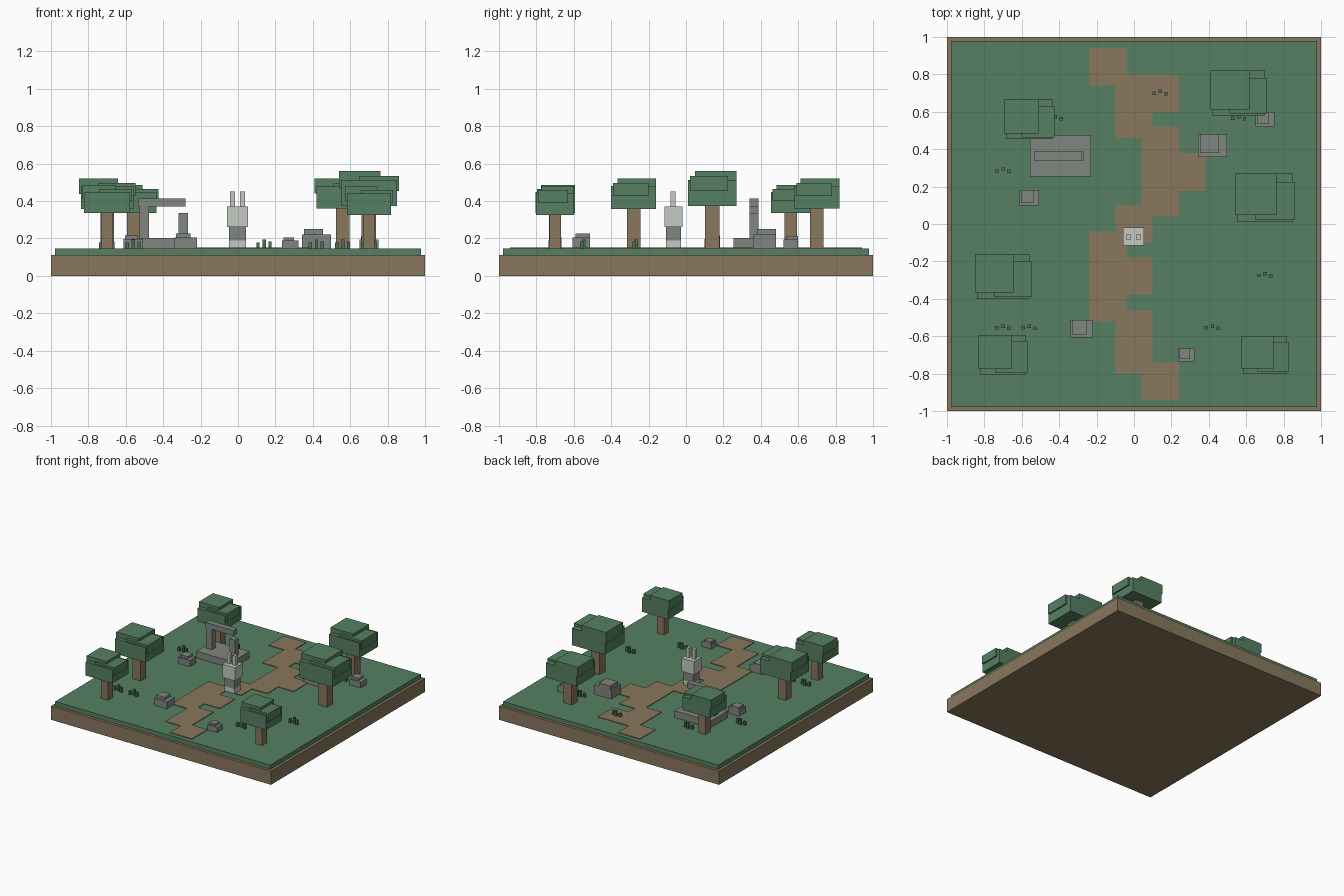
import bpy, bmesh

if "Cube" in bpy.data.objects:
    bpy.data.objects.remove(bpy.data.objects["Cube"])


def material(name, r, g, b):
    m = bpy.data.materials.new(name)
    m.diffuse_color = (r, g, b, 1)
    m.use_nodes = True
    m.node_tree.nodes["Principled BSDF"].inputs["Base Color"].default_value = m.diffuse_color
    return m


SOIL = material("soil_brown", 0.25, 0.185, 0.107)
GREEN = material("leaf_green", 0.093, 0.216, 0.122)
TUFT = material("dark_green", 0.07, 0.165, 0.095)
STONE = material("stone_grey", 0.22, 0.24, 0.21)
PALE = material("pale_grey", 0.55, 0.59, 0.54)

GROUND = 0.147  # top of the grass


def boxes(name, mat, *specs):
    """One object made of boxes, each (x0, x1, y0, y1, z0, z1)."""
    bm = bmesh.new()
    for x0, x1, y0, y1, z0, z1 in specs:
        verts = bmesh.ops.create_cube(bm, size=1)["verts"]
        for v in verts:
            v.co = (x0 + (v.co.x + 0.5) * (x1 - x0),
                    y0 + (v.co.y + 0.5) * (y1 - y0),
                    z0 + (v.co.z + 0.5) * (z1 - z0))
    mesh = bpy.data.meshes.new(name)
    bm.to_mesh(mesh)
    bm.free()
    mesh.materials.append(mat)
    ob = bpy.data.objects.new(name, mesh)
    bpy.context.collection.objects.link(ob)
    return ob


def around(x, y, w, d, z0, z1):
    """Box spec centred on x, y."""
    return (x - w / 2, x + w / 2, y - d / 2, y + d / 2, z0, z1)


# Ground slab and grass layer
boxes("soil_base", SOIL, around(0, 0, 2, 2, 0, 0.112))
boxes("grass_layer", GREEN, around(0, 0, 1.955, 1.955, 0.112, GROUND))

# Winding path: overlapping square tiles on a 0.14 grid, as (column, row)
tiles = [(-1, 6), (0, 5), (1, 5), (0, 4), (1, 3), (1, 2), (2, 2), (1, 1), (0, 0),
         (-1, -1), (-1, -2), (0, -2), (-1, -3), (0, -4), (0, -5), (1, -6)]
boxes("path", SOIL, *[around(c * 0.14, r * 0.14, 0.2, 0.2, GROUND - 0.01, 0.152)
                      for c, r in tiles])


# Trees: trunk plus three stacked leaf blocks
def tree(x, y, w, z0, z1):
    h = z1 - z0
    t = 0.26 * w
    boxes("tree_trunk", SOIL, around(x, y, t, t, GROUND, z0 + 0.02))
    boxes("tree_canopy", GREEN,
          around(x, y, w, 0.86 * w, z0, z0 + 0.75 * h),
          around(x - 0.13 * w - 0.01, y + 0.06 * w, 0.74 * w, 0.74 * w, z0 + 0.5 * h, z1),
          around(x + 0.14 * w + 0.012, y - 0.09 * w + 0.01, 0.72 * w, 0.68 * w,
                 z0 + 0.42 * h, z0 + 0.86 * h))


for spec in [(-0.56, 0.56, 0.248, 0.337, 0.485), (0.56, 0.70, 0.28, 0.36, 0.52),
             (0.70, 0.14, 0.30, 0.375, 0.56), (-0.70, -0.28, 0.28, 0.358, 0.52),
             (-0.70, -0.70, 0.245, 0.337, 0.485), (0.70, -0.70, 0.235, 0.325, 0.48)]:
    tree(*spec)

# Rocks: low block with a smaller cap towards the back left
for x, y, w in [(0.42, 0.42, 0.157), (0.70, 0.56, 0.10), (-0.56, 0.14, 0.105),
                (-0.28, -0.56, 0.12), (0.28, -0.70, 0.087)]:
    top = GROUND + 0.48 * w
    boxes("rock", STONE,
          around(x, y, w, 0.78 * w, GROUND, top),
          around(x - 0.1 * w, y + 0.07 * w, 0.65 * w, 0.64 * w, top, top + 0.18 * w))

# Ruined arch: plinth, tall pillar, broken pillar and overhanging lintel
boxes("ruin_plinth", STONE, (-0.555, -0.23, 0.255, 0.476, GROUND, 0.203))
boxes("ruin_tall_pillar", STONE, (-0.527, -0.475, 0.34, 0.388, 0.203, 0.37))
boxes("ruin_broken_pillar", STONE, (-0.317, -0.267, 0.34, 0.388, 0.203, 0.337))
boxes("ruin_lintel", STONE, (-0.535, -0.28, 0.34, 0.388, 0.37, 0.413))

# Small figure: feet, waist, body and two ears
fx, fy = -0.003, -0.067
boxes("figure_feet", PALE, around(fx, fy, 0.09, 0.078, 0.152, 0.19))
boxes("figure_waist", STONE, around(fx, fy, 0.09, 0.078, 0.19, 0.262))
boxes("figure_body", PALE, around(fx, fy, 0.113, 0.097, 0.262, 0.37))
boxes("figure_ears", PALE,
      *[around(fx + s * 0.026, fy - 0.002, 0.027, 0.028, 0.37, 0.45) for s in (-1, 1)])

# Grass tufts: three upright blades each
for x, y in [(0.14, 0.70), (0.56, 0.565), (-0.42, 0.565), (-0.70, 0.285), (0.70, -0.275),
             (0.42, -0.555), (-0.56, -0.555), (-0.70, -0.555)]:
    boxes("grass_tuft", TUFT,
          *[around(x + dx, y + dy, 0.018, 0.018, GROUND, GROUND + h)
            for dx, dy, h in [(-0.033, 0, 0.032), (0, 0.009, 0.048), (0.031, -0.003, 0.038)]])
